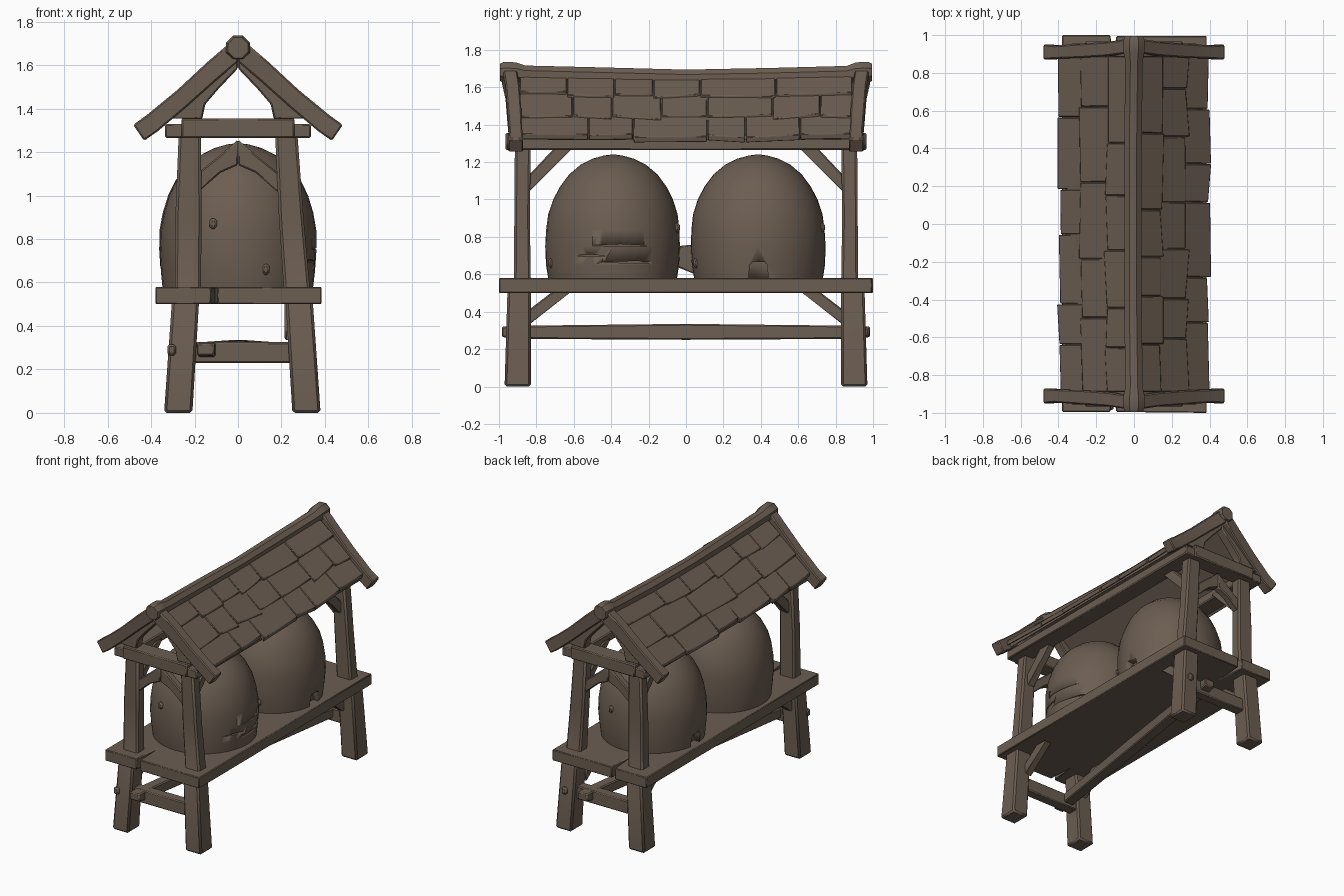
import bpy, bmesh, math, random

if "Cube" in bpy.data.objects:
    bpy.data.objects.remove(bpy.data.objects["Cube"])

random.seed(4)
wood = bpy.data.materials.new("weathered brown")
wood.diffuse_color = (0.15, 0.112, 0.084, 1)
wood.use_nodes = True
wood.node_tree.nodes["Principled BSDF"].inputs["Base Color"].default_value = wood.diffuse_color


def finish(name, bm, bevel=0.0, angle=30):
    bmesh.ops.recalc_face_normals(bm, faces=bm.faces)
    me = bpy.data.meshes.new(name)
    bm.to_mesh(me)
    bm.free()
    ob = bpy.data.objects.new(name, me)
    bpy.context.collection.objects.link(ob)
    me.materials.append(wood)
    if bevel:
        m = ob.modifiers.new("worn edges", 'BEVEL')
        m.width, m.segments = bevel, 1
    bpy.ops.object.select_all(action='DESELECT')
    bpy.context.view_layer.objects.active = ob
    ob.select_set(True)
    bpy.ops.object.shade_smooth_by_angle(angle=math.radians(angle))
    return ob


def loft(name, rings, bevel=0.007, angle=30):
    """Skin a list of equal-length point rings and cap both ends."""
    bm = bmesh.new()
    vs = [[bm.verts.new(p) for p in r] for r in rings]
    n = len(rings[0])
    for a, b in zip(vs, vs[1:]):
        for i in range(n):
            j = (i + 1) % n
            bm.faces.new((a[i], a[j], b[j], b[i]))
    bm.faces.new(vs[0])
    bm.faces.new(vs[-1])
    return finish(name, bm, bevel, angle)


def prism_y(name, xz, y0, y1, **k):
    return loft(name, [[(x, y, z) for x, z in xz] for y in (y0, y1)], **k)


def prism_x(name, yz, x0, x1, **k):
    return loft(name, [[(x, y, z) for y, z in yz] for x in (x0, x1)], **k)


def box(name, x0, x1, y0, y1, z0, z1, **k):
    return prism_y(name, [(x0, z0), (x1, z0), (x1, z1), (x0, z1)], y0, y1, **k)


def cut(ob, cutter):
    m = ob.modifiers.new("cut", 'BOOLEAN')
    m.operation, m.object, m.solver = 'DIFFERENCE', cutter, 'EXACT'
    bpy.context.view_layer.objects.active = ob
    bpy.ops.object.modifier_apply(modifier="cut")
    bpy.data.objects.remove(cutter)


# platform slab with a split at each end
outline = [(-.38, -.995), (-.125, -.995), (-.105, -.8), (-.095, -.995), (.385, -1),
           (.385, .995), (-.095, .995), (-.105, .8), (-.125, 1), (-.38, 1)]
loft("platform", [[(x, y, z) for x, y in outline] for z in (.5, .58)], bevel=.005)

# splayed legs continuing into posts: z, inner x, outer x, inner y, outer y
for s, off in ((-1, -.02), (1, .02)):
    for e in (-1, 1):
        prof = [(0, .23 + off, .36 + off, .83, .97), (.5, .20 + off, .325 + off, .83, .955),
                (.58, .19 + off, .31 + off, .83, .92), (.9, .178 + off / 2, .295 + off / 3, .835, .918),
                (1.3, .17, .272, .83, .915)]
        loft("leg_post", [[(s * a, e * c, z), (s * b, e * c, z), (s * b, e * d, z), (s * a, e * d, z)]
                          for z, a, b, c, d in prof], bevel=.012)
        # braces under platform and under wall plate
        prism_x("lower_brace", [(e * .84, .33), (e * .84, .41), (e * .71, .51), (e * .61, .51)],
                s * .215, s * .275)
        prism_x("upper_brace", [(e * .84, 1.04), (e * .84, 1.13), (e * .69, 1.29), (e * .59, 1.29)],
                s * .19, s * .25)
    # wall plate under the eaves
    box("wall_plate", s * .2, s * .335, -.955, .955, 1.265, 1.33)

# diagonal stretcher between the leg rails
loft("long_stretcher", [[(x - .04, y, z), (x + .04, y, z), (x + .04, y, z + h), (x - .04, y, z + h)]
                        for x, y, z, h in ((-.15, -.985, .265, .055), (-.14, -.9, .255, .07),
                                           (0, 0, .25, .085), (.14, .9, .255, .07),
                                           (.15, .985, .265, .055))])

for e in (-1, 1):
    # lower rail with peg through the leg
    box("leg_rail", -.29, .27, e * .85, e * .925, .23, .325)
    box("rail_peg", e * .285, e * .325, e * .93, e * .98, .265, .315, bevel=.01)
    # tie beam over the posts
    box("tie_beam", -.26, .26, e * .84, e * .965, 1.265, 1.355)
    for s in (-1, 1):
        # arched chevron brace between the posts
        prism_y("arch_brace", [(s * .19, 1.01), (s * .08, 1.105), (0, 1.14), (0, 1.257),
                               (s * .09, 1.18), (s * .19, 1.1)], e * .845, e * .9)
        # curved gable rafter
        loft("gable_rafter", [[(s * a, y, za), (s * b, y, zb), (s * b, y + e * .07, zb),
                               (s * a, y + e * .07, za)]
                              for a, za, b, zb, y in ((0, 1.585, 0, 1.65, e * .87), (.09, 1.49, .14, 1.54, e * .87),
                                                      (.15, 1.42, .235, 1.45, e * .87),
                                                      (.165, 1.35, .31, 1.355, e * .87))])
        # sloping barge board, flaring at ridge and tip
        loft("barge_board", [[(s * a, e * y0, za), (s * a, e * y1, za), (s * b, e * y1, zb),
                              (s * b, e * y0, zb)]
                             for a, za, b, zb, y0, y1 in (
                                 (0, 1.735, 0, 1.615, .91, .985), (.14, 1.615, .1, 1.53, .89, .965),
                                 (.28, 1.485, .24, 1.405, .88, .955), (.42, 1.37, .37, 1.295, .875, .945),
                                 (.482, 1.325, .432, 1.252, .87, .95))])

# sagging octagonal ridge log
rings = []
for y, r, z in ((-.995, .05, 1.68), (-.975, .06, 1.68), (-.91, .06, 1.678), (-.86, .05, 1.67),
                (-.45, .05, 1.66), (0, .048, 1.65), (.45, .05, 1.657), (.86, .05, 1.668),
                (.91, .06, 1.678), (.975, .06, 1.68), (.995, .05, 1.68)):
    rings.append([(r * math.cos(math.pi * (i + .5) / 4) - .005 * (abs(y) < .8), y,
                   z + r * math.sin(math.pi * (i + .5) / 4)) for i in range(8)])
loft("ridge_log", rings, bevel=0)


def roof_z(x):
    return 1.7 - .884 * x


# roof boarding with three courses of uneven shingles per side
for s in (-1, 1):
    prism_y("roof_boards", [(s * a, roof_z(a) + d) for a, d in
                            ((0, -.075), (.365, -.06), (.365, -.02), (0, -.03))], -.89, .89, bevel=0)
    for xa, xb in ((.26, .39), (.125, .275), (0, .14)):
        y = -.89
        while y < .889:
            y1 = y + random.uniform(.2, .42)
            if y1 > .76:
                y1 = .89
            b0, b1 = (xb + random.uniform(-.012, .012) for _ in range(2))
            lift = random.uniform(-.004, .004)
            ring = []
            for yy, b in ((y + .002, b0), (y1 - .002, b1)):
                sag = lift - .018 * (1 - (yy / .9) ** 2)
                ring.append([(s * p, yy, roof_z(p) + d + sag) for p, d in
                             ((xa, -.035), (b, -.03), (b + .008, .008), (xa, -.008))])
            loft("shingle", ring, bevel=.004)
            y = y1

# domed straw hives
profile = [(.345, .575), (.355, .65), (.36, .75), (.357, .84), (.345, .92), (.32, 1.0), (.285, 1.07),
           (.235, 1.135), (.175, 1.185), (.11, 1.218), (.05, 1.235), (.012, 1.24)]
for name, cy in (("front_hive", -.39), ("back_hive", .385)):
    ph = random.uniform(0, 6)
    rings = []
    for r, z in profile:
        ring = []
        for i in range(40):
            t = 2 * math.pi * i / 40
            q = r * (1 + .008 * math.sin(3 * t + ph + 5 * z) + .004 * math.sin(25 * z + 2 * t))
            ring.append((q * math.cos(t), cy + q * math.sin(t), z))
        rings.append(ring)
    hive = loft(name, rings, bevel=0, angle=40)
    if cy > 0:
        # arched bee entrances on both long sides
        for s in (-1, 1):
            cut(hive, prism_x("entrance_cutter", [(.335, .56), (.44, .56), (.435, .65), (.42, .665),
                                                  (.355, .665), (.34, .65)], s * .3, s * .45, bevel=0))
    else:
        # worn cracks in the straw
        for y0, y1, z in ((-.5, -.2, .755), (-.45, -.1, .665), (-.6, -.42, .7)):
            cut(hive, prism_x("crack_cutter", [(y0, z), ((y0 + y1) / 2, z - .006), (y1, z - .002),
                                               ((y0 + y1) / 2, z + .006)], .29, .45, bevel=0))
    # small loose straw knots
    for t, z in ((-1.9, .87), (-1.2, .66), (1.3, .85)):
        cx, c2 = .352 * math.cos(t), cy + .352 * math.sin(t)
        box("straw_knot", cx - .018, cx + .018, c2 - .018, c2 + .018, z - .025, z + .025, bevel=.012)

# little flap wedged between the hives
prism_x("hive_flap", [(-.05, .75), (.05, .76), (.05, .6), (-.05, .64)], -.05, -.02)
